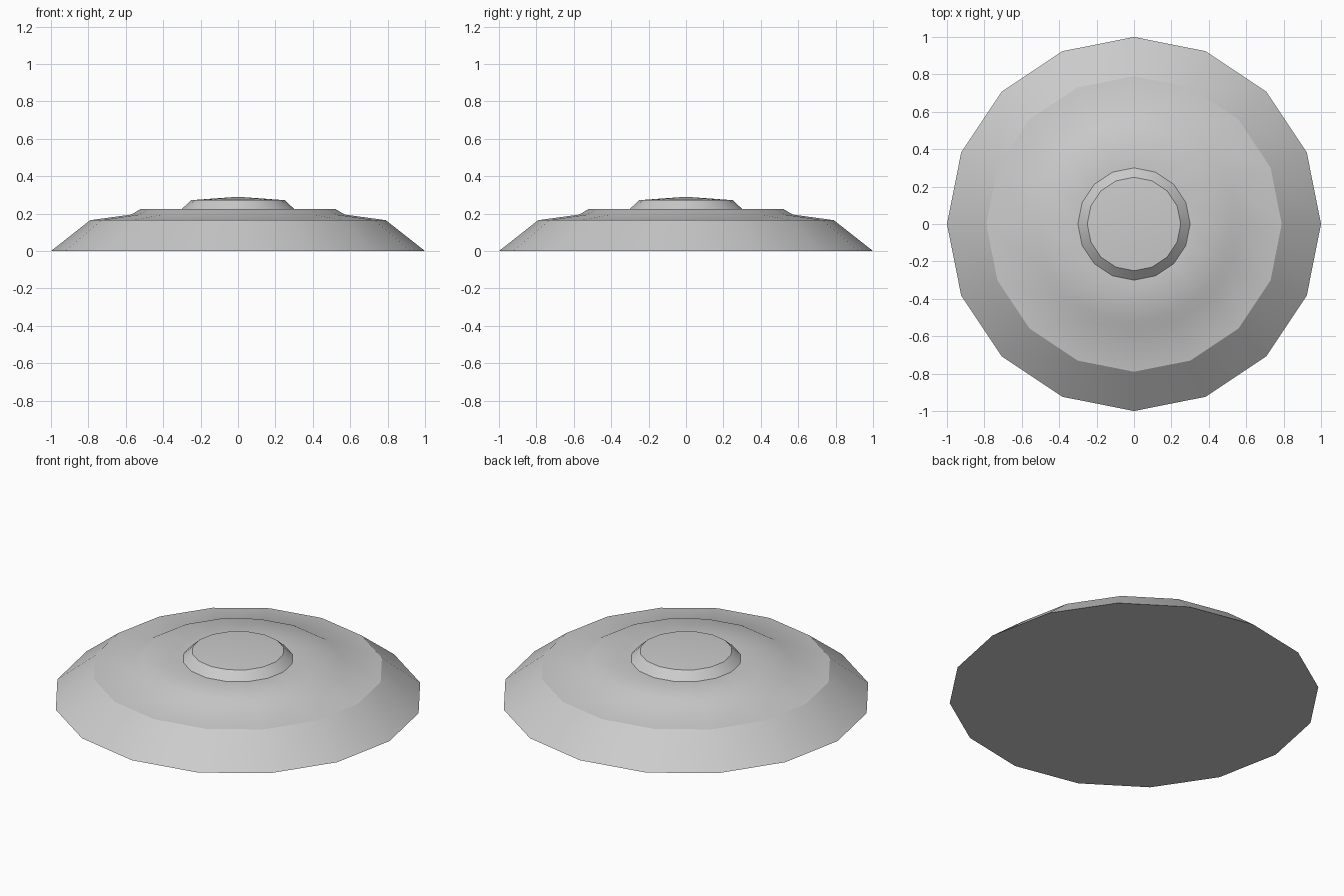
import bpy, bmesh, math
from mathutils import Matrix

cube = bpy.data.objects.get("Cube")
if cube:
    bpy.data.objects.remove(cube, do_unlink=True)

SIDES = 16

grey = bpy.data.materials.new("light grey")
grey.use_nodes = True
colour = (0.6, 0.6, 0.6, 1)
grey.diffuse_color = colour
grey.node_tree.nodes["Principled BSDF"].inputs["Base Color"].default_value = colour

# Disc profile (radius, height) from the bottom rim to the crown
profile = [(1.0, 0.0), (0.79, 0.165), (0.57, 0.195), (0.52, 0.225),
           (0.30, 0.225), (0.25, 0.272)]
sharp_rings = (0, 1, 4, 5)

bm = bmesh.new()
rings = []
for radius, height in profile:
    ring = [bm.verts.new((radius * math.cos(2 * math.pi * i / SIDES),
                          radius * math.sin(2 * math.pi * i / SIDES), height))
            for i in range(SIDES)]
    rings.append(ring)

# Sloping sides and stepped top
for low, high in zip(rings, rings[1:]):
    for i in range(SIDES):
        j = (i + 1) % SIDES
        bm.faces.new((low[i], low[j], high[j], high[i]))

# Shallow crown and flat base
crown = bm.verts.new((0, 0, 0.29))
for i in range(SIDES):
    bm.faces.new((rings[-1][i], rings[-1][(i + 1) % SIDES], crown))
bm.faces.new(rings[0][::-1])

# Smooth shading, with crisp edges at the rim and steps
for face in bm.faces:
    face.smooth = True
for k in sharp_rings:
    for i in range(SIDES):
        bm.edges.get((rings[k][i], rings[k][(i + 1) % SIDES])).smooth = False

mesh = bpy.data.meshes.new("stepped_disc")
bm.to_mesh(mesh)
bm.free()
mesh.materials.append(grey)
disc = bpy.data.objects.new("stepped_disc", mesh)
bpy.context.collection.objects.link(disc)
